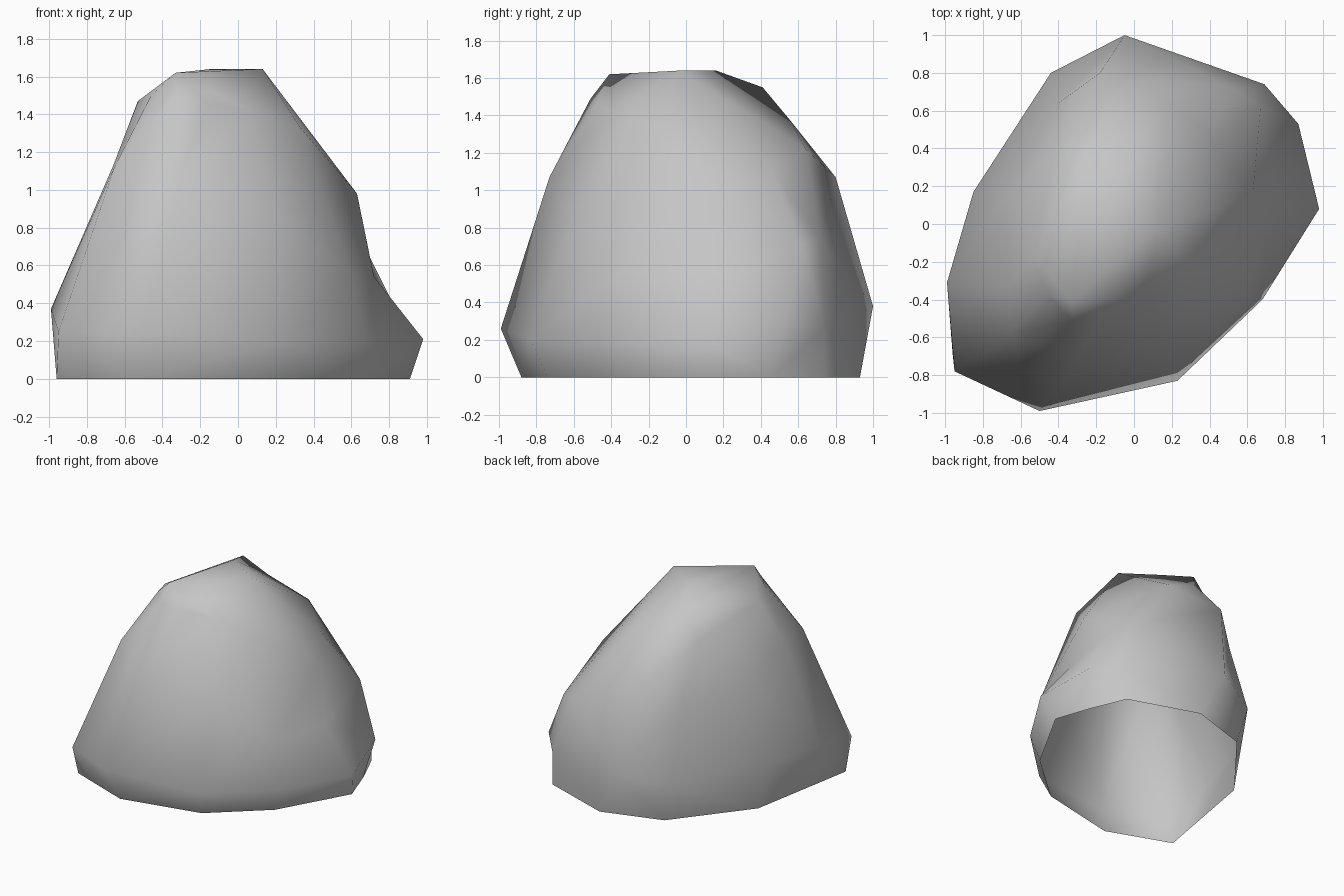
import bpy
import bmesh
from mathutils import Vector

default_cube = bpy.data.objects.get("Cube")
if default_cube:
    bpy.data.objects.remove(default_cube, do_unlink=True)


def make_material(name, colour):
    material = bpy.data.materials.new(name)
    material.use_nodes = True
    material.diffuse_color = colour
    shader = material.node_tree.nodes["Principled BSDF"]
    shader.inputs["Base Color"].default_value = colour
    shader.inputs["Roughness"].default_value = 0.9
    return material


def bridge_rings(bm, lower, upper):
    """Join two rings of equal length with quads."""
    count = len(lower)
    for i in range(count):
        j = (i + 1) % count
        bm.faces.new((lower[i], lower[j], upper[j], upper[i]))


# Open foot on the ground, anticlockwise from the front right-hand corner
foot_outline = [
    (-.96, -.69), (-.45, -.88), (.19, -.74), (.6, -.38), (.91, .17), (.81, .46),
    (.69, .74), (.13, .93), (-.35, .78), (-.8, .21), (-.88, -.24),
]
foot = [(x, y, 0) for x, y in foot_outline]

# Widest ring of the boulder
belly = [
    (-.95, -.78, .25), (-.5, -.99, .26), (.23, -.83, .2), (.68, -.4, .19),
    (.98, .08, .21), (.87, .53, .3), (.69, .74, .27), (-.05, 1, .38),
    (-.44, .8, .31), (-.85, .17, .37), (-.99, -.31, .37),
]

# Flanks, pinched in on the left side
flank = [
    (-.65, -.58, 1.13), (-.3, -.73, 1.07), (.22, -.6, .85), (.6, -.36, .55),
    (.72, .1, .54), (.67, .62, .7), (.52, .72, .74), (-.18, .8, 1.07),
    (-.4, .64, .88), (-.68, .14, 1), (-.66, -.32, 1.13),
]

# Shoulders below the crest
shoulder = [
    (-.33, -.51, 1.49), (-.16, -.48, 1.46), (.06, -.39, 1.42), (.33, -.28, 1.33),
    (.63, .17, .98), (.41, .46, 1.1), (.19, .64, 1.22), (-.12, .56, 1.37),
    (-.41, .41, 1.35), (-.53, -.18, 1.47), (-.46, -.37, 1.5),
]

# Four crest corners, shared by neighbouring columns of the rings
front_peak = (-.33, -.41, 1.62)
left_peak = (.13, -.03, 1.64)
back_peak = (-.14, .16, 1.64)
rear_corner = (-.24, .41, 1.55)
crest = ([front_peak] * 2 + [left_peak] * 4 + [back_peak]
         + [rear_corner] * 2 + [front_peak] * 2)

bm = bmesh.new()
rings = []
for points in (foot, belly, flank, shoulder, crest):
    rings.append([bm.verts.new(Vector(point)) for point in points])
for lower, upper in zip(rings, rings[1:]):
    bridge_rings(bm, lower, upper)

# Crest cap, folded between the front and back peaks
cap = rings[-1]
bm.faces.new((cap[0], cap[2], cap[6]))
bm.faces.new((cap[0], cap[6], cap[8]))

# Merge the shared crest corners and split the bent quads
bmesh.ops.remove_doubles(bm, verts=bm.verts[:], dist=.001)
bmesh.ops.triangulate(bm, faces=bm.faces[:], quad_method='SHORT_EDGE')
bmesh.ops.recalc_face_normals(bm, faces=bm.faces[:])
for face in bm.faces:
    face.smooth = True

# Boulder object
mesh = bpy.data.meshes.new("boulder")
bm.to_mesh(mesh)
bm.free()
mesh.materials.append(make_material("stone grey", (.56, .56, .56, 1)))
boulder = bpy.data.objects.new("boulder", mesh)
bpy.context.collection.objects.link(boulder)
